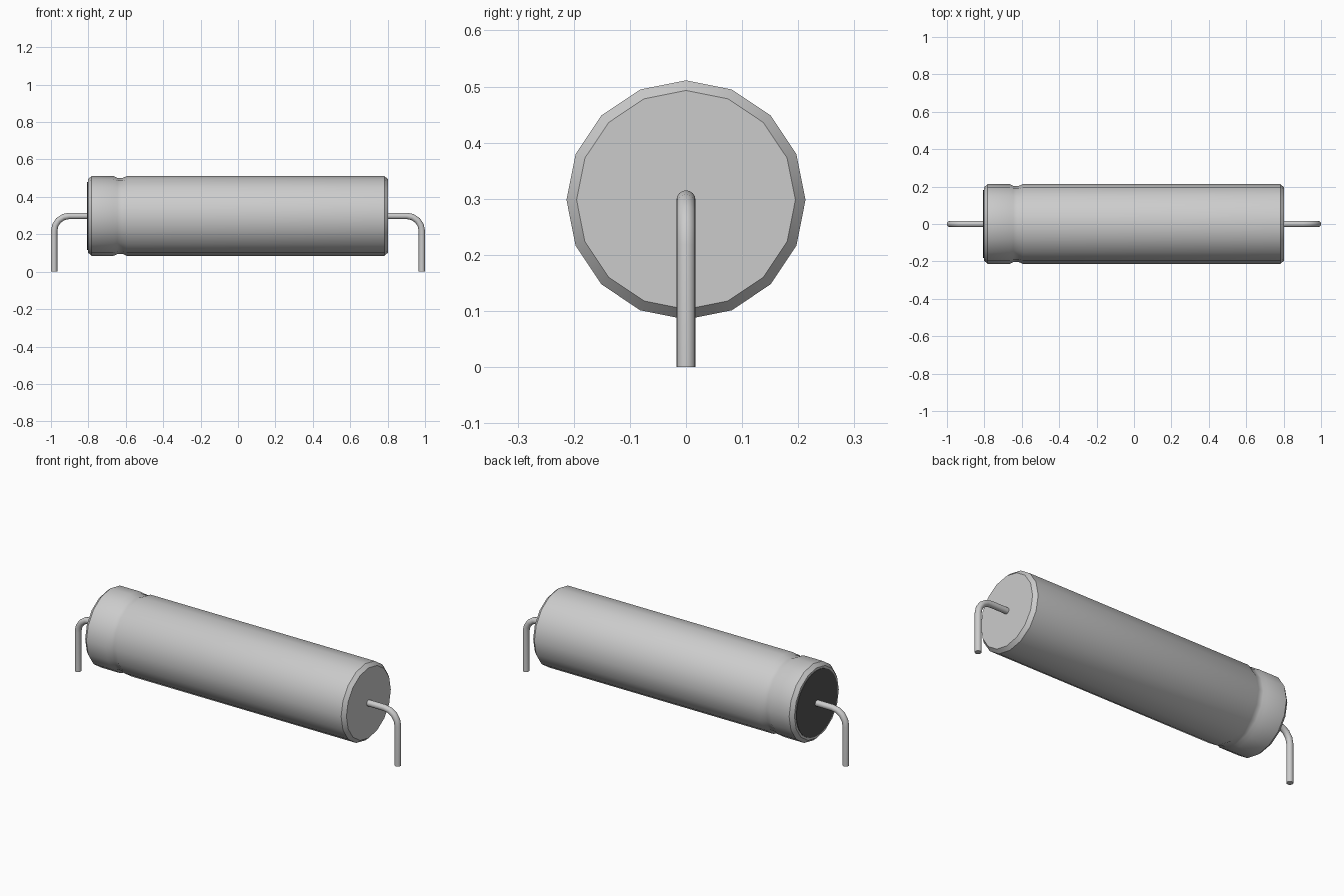
import bpy, bmesh, math
from mathutils import Vector

if "Cube" in bpy.data.objects:
    bpy.data.objects.remove(bpy.data.objects["Cube"], do_unlink=True)

AXIS_Z = 0.298


def material(name, value):
    m = bpy.data.materials.new(name)
    m.use_nodes = True
    col = (value, value, value, 1)
    m.diffuse_color = col
    m.node_tree.nodes["Principled BSDF"].inputs["Base Color"].default_value = col
    return m


metal = material("light grey metal", 0.60)
rubber = material("dark rubber", 0.09)


def skin(name, rings, mat, cap_start=True, cap_end=True):
    """Join equal rings of points into a closed tube."""
    bm = bmesh.new()
    loops = [[bm.verts.new(p) for p in ring] for ring in rings]
    n = len(loops[0])
    for a, b in zip(loops, loops[1:]):
        for i in range(n):
            j = (i + 1) % n
            bm.faces.new((a[i], a[j], b[j], b[i]))
    if cap_start:
        bm.faces.new(loops[0][::-1])
    if cap_end:
        bm.faces.new(loops[-1])
    bmesh.ops.recalc_face_normals(bm, faces=bm.faces)
    me = bpy.data.meshes.new(name)
    bm.to_mesh(me)
    bm.free()
    me.materials.append(mat)
    ob = bpy.data.objects.new(name, me)
    bpy.context.collection.objects.link(ob)
    bpy.ops.object.select_all(action='DESELECT')
    ob.select_set(True)
    bpy.context.view_layer.objects.active = ob
    bpy.ops.object.shade_smooth_by_angle(angle=math.radians(30))
    return ob


def circle(center, radius, side, up, n):
    return [Vector(center) + radius * (math.sin(t) * side + math.cos(t) * up)
            for t in (2 * math.pi * i / n for i in range(n))]


Y, Z = Vector((0, 1, 0)), Vector((0, 0, 1))


def lathe(name, profile, mat, n):
    return skin(name, [circle((x, 0, AXIS_Z), r, Y, Z, n) for x, r in profile], mat)


# Can: chamfered ends and a crimped groove near the sealed end
lathe("can", [(-0.803, 0.195), (-0.783, 0.213), (-0.665, 0.213), (-0.645, 0.204),
              (-0.615, 0.204), (-0.595, 0.213), (0.783, 0.213), (0.803, 0.195)],
      metal, 16)

# Dark seal set in the crimped end
lathe("end_seal", [(-0.806, 0.181), (-0.800, 0.181)], rubber, 48)


# Bent wire leads, one at each end
def lead(name, s):
    bend, wire_x, r = 0.08, 0.983, 0.017
    path = [(0.79, AXIS_Z, 0.0)]
    for k in range(5):
        a = math.radians(22.5 * k)
        path.append((wire_x - bend + bend * math.sin(a),
                     AXIS_Z - bend + bend * math.cos(a), a))
    path.append((wire_x, 0.0, math.pi / 2))
    rings = [circle((s * x, 0, z), r, Y,
                    Vector((s * math.sin(a), 0, math.cos(a))), 16)
             for x, z, a in path]
    return skin(name, rings, metal)


lead("left_lead", 1)
lead("right_lead", -1)
